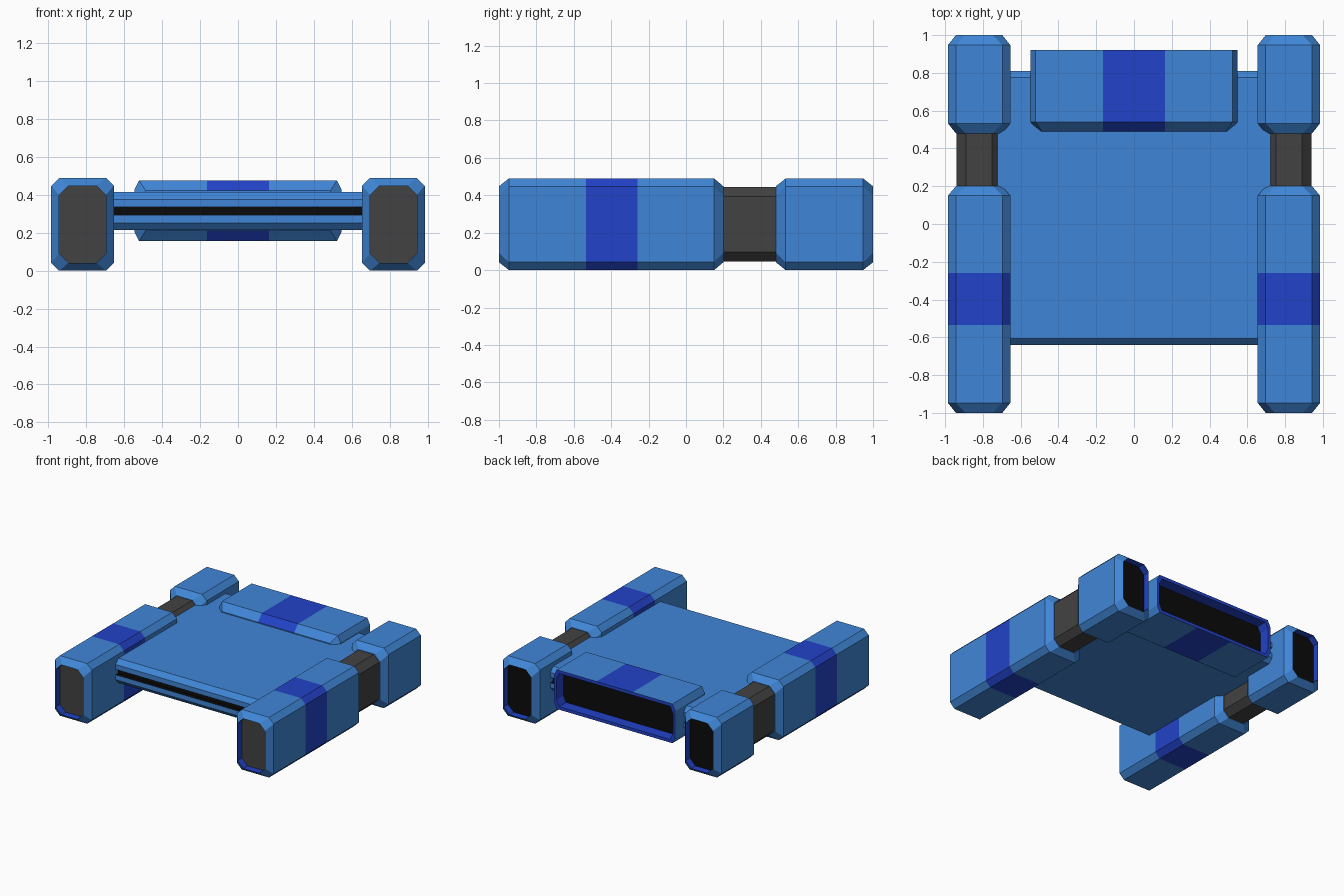
import bpy, bmesh

if "Cube" in bpy.data.objects:
    bpy.data.objects.remove(bpy.data.objects["Cube"])


def material(name, rgb):
    m = bpy.data.materials.new(name)
    m.diffuse_color = (*rgb, 1)
    m.use_nodes = True
    m.node_tree.nodes["Principled BSDF"].inputs["Base Color"].default_value = m.diffuse_color
    return m


MATS = [material("blue", (0.051, 0.24, 0.68)),
        material("dark_blue", (0.016, 0.055, 0.58)),
        material("charcoal", (0.055, 0.055, 0.055)),
        material("black", (0.003, 0.003, 0.003))]
BLUE, DARK, CHAR, BLACK = range(4)


def loft(name, rings, pick, caps, mirror=False):
    """Skin closed rings; pick(ring, side) gives each face's material index."""
    bm = bmesh.new()
    vs = [[bm.verts.new(p) for p in r] for r in rings]
    n = len(vs[0])
    for i in range(len(vs) - 1):
        for j in range(n):
            k = (j + 1) % n
            f = bm.faces.new((vs[i][j], vs[i][k], vs[i + 1][k], vs[i + 1][j]))
            f.material_index = pick(i, j)
    for r, m in zip((vs[0], vs[-1]), caps):
        bm.faces.new(r).material_index = m
    bmesh.ops.recalc_face_normals(bm, faces=bm.faces)
    me = bpy.data.meshes.new(name)
    bm.to_mesh(me)
    bm.free()
    for m in MATS:
        me.materials.append(m)
    ob = bpy.data.objects.new(name, me)
    bpy.context.collection.objects.link(ob)
    if mirror:
        ob.modifiers.new("Mirror", "MIRROR").use_axis[0] = True
    return ob


def octagon(y, cx, cz, hx, hz, kx, kz, band=0):
    """Chamfered rectangle across y; band adds points on top and bottom."""
    mid = [band, -band] if band else []
    top = [hx - kx] + mid + [kx - hx]
    pts = [(hx, kz - hz), (hx, hz - kz)] + [(x, hz) for x in top]
    pts += [(-hx, hz - kz), (-hx, kz - hz)] + [(-x, -hz) for x in top]
    return [(cx + x, y, cz + z) for x, z in pts]


def pod_ring(y, inset):
    k = 0.05 if inset else 0.042
    return octagon(y, 0.82, 0.245, 0.165 - inset, 0.245 - inset, k, k)


IN = 0.042

# Front pods: recessed front panel and a dark band
mats = [DARK, BLUE, BLUE, DARK, BLUE, BLUE]
loft("front_pod",
     [pod_ring(y, i) for y, i in ((-0.945, IN), (-1, IN), (-0.947, 0), (-0.535, 0),
                                  (-0.26, 0), (0.15, 0), (0.2, IN))],
     lambda i, j: mats[i], (CHAR, BLUE), True)

# Rear pods: recessed rear opening
loft("rear_pod",
     [pod_ring(y, i) for y, i in ((0.48, IN), (0.533, 0), (0.947, 0), (1, IN), (0.945, IN))],
     lambda i, j: DARK if i == 3 else BLUE, (BLUE, BLACK), True)

# Necks joining the pods
loft("pod_neck", [pod_ring(y, 0.046) for y in (0.18, 0.5)],
     lambda i, j: CHAR, (CHAR, CHAR), True)

# Central plate: bevelled profile with a black groove front and back
Y0, Y1, C = -0.64, 0.81, 0.315
edge = [(0.035, -0.1), (0, -0.062), (0, -0.022), (0.03, -0.022),
        (0.03, 0.022), (0, 0.022), (0, 0.062), (0.035, 0.1)]
profile = [(Y0 + d, C + z) for d, z in edge] + [(Y1 - d, C + z) for d, z in reversed(edge)]
loft("plate", [[(x, y, z) for y, z in profile] for x in (-0.75, 0.75)],
     lambda i, j: BLACK if j % 8 in (2, 3, 4) else BLUE, (BLUE, BLUE))

# Rear housing: sloped nose, centre band, open rear with dark rim
box = [(0.49, 0.035, 0.055), (0.54, 0, 0), (0.92, 0, 0), (0.92, 0.022, 0.025), (0.83, 0.022, 0.025)]
loft("rear_housing",
     [octagon(y, 0, 0.317, 0.547 - ix, 0.16 - iz, 0.025, 0.05, 0.163) for y, ix, iz in box],
     lambda i, j: DARK if i > 1 or j in (3, 9) else BLUE, (BLUE, BLACK))
